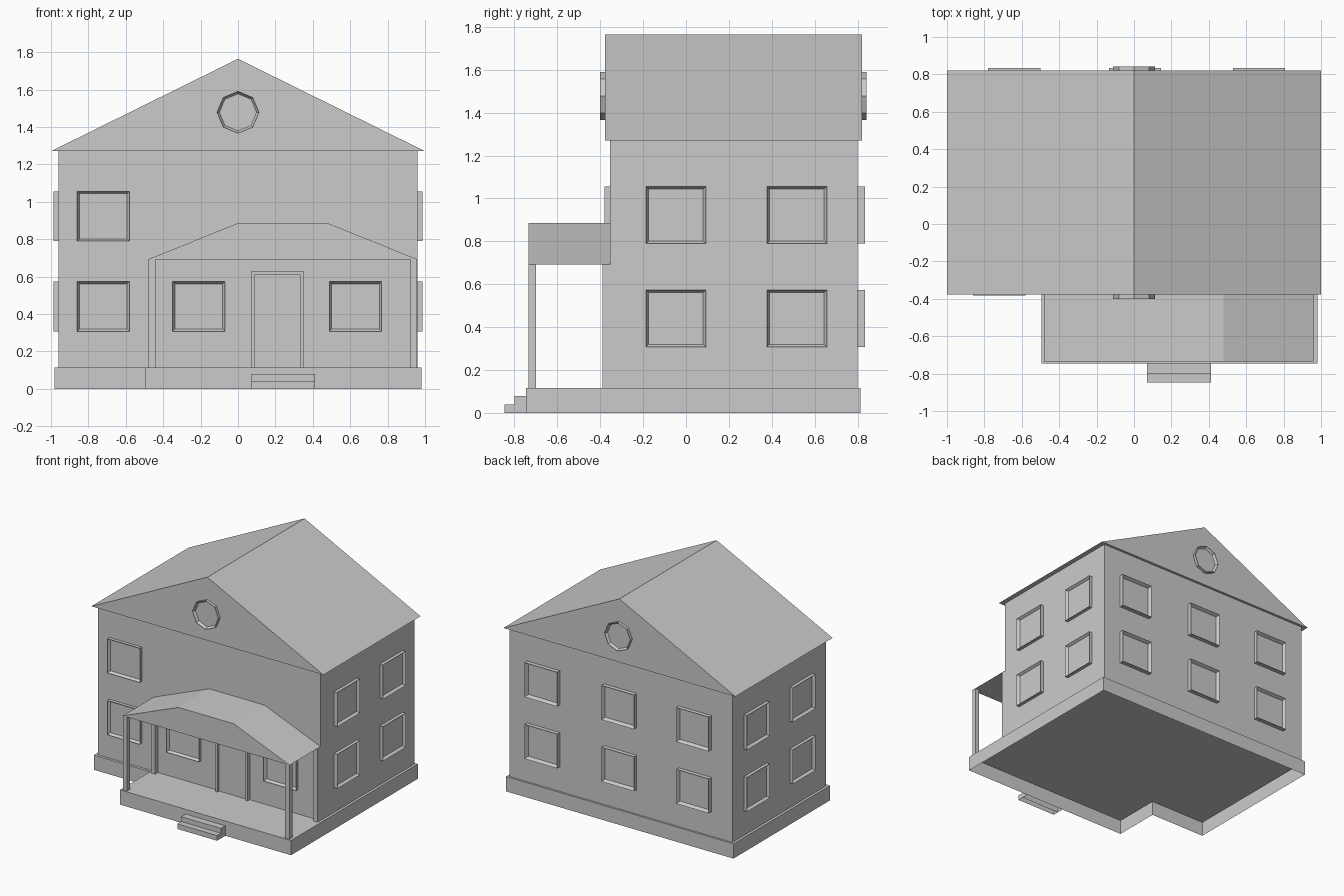
import bpy, bmesh
from math import pi, sin, cos
from mathutils import Matrix, Vector

if "Cube" in bpy.data.objects:
    bpy.data.objects.remove(bpy.data.objects["Cube"])


def finish(name, bm, turn=0.0):
    bmesh.ops.rotate(bm, verts=bm.verts, cent=(0, 0, 0), matrix=Matrix.Rotation(turn, 3, 'Z'))
    me = bpy.data.meshes.new(name)
    bm.to_mesh(me)
    bm.free()
    ob = bpy.data.objects.new(name, me)
    bpy.context.collection.objects.link(ob)
    return ob


def rect(x0, x1, z0, z1):
    return [(x0, z0), (x1, z0), (x1, z1), (x0, z1)]


def prism(name, pts, y0, y1, turn=0.0, border=0.0, recess=0.0):
    """Extrude an (x, z) outline from y0 (front) to y1; optionally recess a pane in the front."""
    bm = bmesh.new()
    front = bm.faces.new([bm.verts.new((x, y0, z)) for x, z in pts])
    back = [bm.verts.new((x, y1, z)) for x, z in pts]
    fv = list(front.verts)
    n = len(pts)
    bm.faces.new(back[::-1])
    for i in range(n):
        j = (i + 1) % n
        bm.faces.new((fv[j], fv[i], back[i], back[j]))
    bm.normal_update()
    if border:
        bmesh.ops.inset_region(bm, faces=[front], thickness=border, depth=0)
        bmesh.ops.translate(bm, verts=list(front.verts), vec=(0, recess, 0))
    return finish(name, bm, turn)


def open_slab(name, pts, height):
    """Slab with an open underside, from an (x, y) outline."""
    bm = bmesh.new()
    top = [bm.verts.new((x, y, height)) for x, y in pts]
    low = [bm.verts.new((x, y, 0)) for x, y in pts]
    bm.faces.new(top)
    for i in range(len(pts)):
        j = (i + 1) % len(pts)
        bm.faces.new((low[i], low[j], top[j], top[i]))
    return finish(name, bm)


FLOOR = 0.115
FRONT, BACK, SIDE = -0.355, 0.80, 0.96

# Foundation with porch deck, and entry steps
open_slab("foundation", [(-0.98, -0.375), (-0.495, -0.375), (-0.495, -0.746),
                         (0.98, -0.746), (0.98, 0.815), (-0.98, 0.815)], FLOOR)
for name, y, h in (("upper_step", -0.80, 0.078), ("lower_step", -0.847, 0.04)):
    open_slab(name, rect(0.07, 0.413, y, -0.746 if h > 0.05 else -0.80), h)

# House walls and main gable roof
prism("walls", rect(-SIDE, SIDE, FLOOR, 1.27), FRONT, BACK)
prism("main_roof", [(-1, 1.27), (1, 1.27), (0, 1.764)], -0.377, 0.82)

# Porch roof, posts and wall pilasters
prism("porch_roof", [(-0.48, 0.692), (0.96, 0.692), (0.478, 0.886), (0, 0.886)], -0.735, FRONT)
for side, x in (("left", -0.478), ("right", 0.922)):
    for part, y in (("post", -0.735), ("pilaster", -0.39)):
        prism(f"{side}_porch_{part}", rect(x, x + 0.036, FLOOR, 0.692), y, y + 0.036)

# Windows: (wall, turn about z, wall distance, protrusion, centres along wall per storey)
ROWS = (0.307, 0.789)
WALLS = (
    ("front", 0, -FRONT, 0.026, ((-0.72, -0.21, 0.628), (-0.72,))),
    ("right", pi / 2, SIDE, 0.027, ((-0.047, 0.517),) * 2),
    ("left", -pi / 2, SIDE, 0.027, ((0.047, -0.517),) * 2),
    ("back", pi, BACK, 0.034, ((-0.668, -0.005, 0.64),) * 2),
)
for wall, turn, dist, out, storeys in WALLS:
    for z, centres in zip(ROWS, storeys):
        for c in centres:
            prism(f"{wall}_window", rect(c - 0.14, c + 0.14, z, z + 0.267),
                  -dist - out, -dist + 0.005, turn, 0.018, out - 0.006)

# Eight-sided attic windows on both gables
octagon = [(0.112 * cos(i * pi / 4), 1.478 + 0.112 * sin(i * pi / 4)) for i in range(8)]
for wall, turn, dist in (("front", 0, 0.377), ("back", pi, 0.82)):
    prism(f"{wall}_attic_window", octagon, -dist - 0.023, -dist + 0.005, turn, 0.013, 0.018)

# Door frame (open at the sill) and door panel
a, b, t, w = 0.072, 0.35, 0.629, 0.018
prism("door_frame", [(a, FLOOR), (a + w, FLOOR), (a + w, t - w), (b - w, t - w),
                     (b - w, FLOOR), (b, FLOOR), (b, t), (a, t)], FRONT - 0.026, FRONT + 0.005)
prism("door", rect(a + w, b - w, FLOOR, t - w), FRONT - 0.006, FRONT + 0.005)
